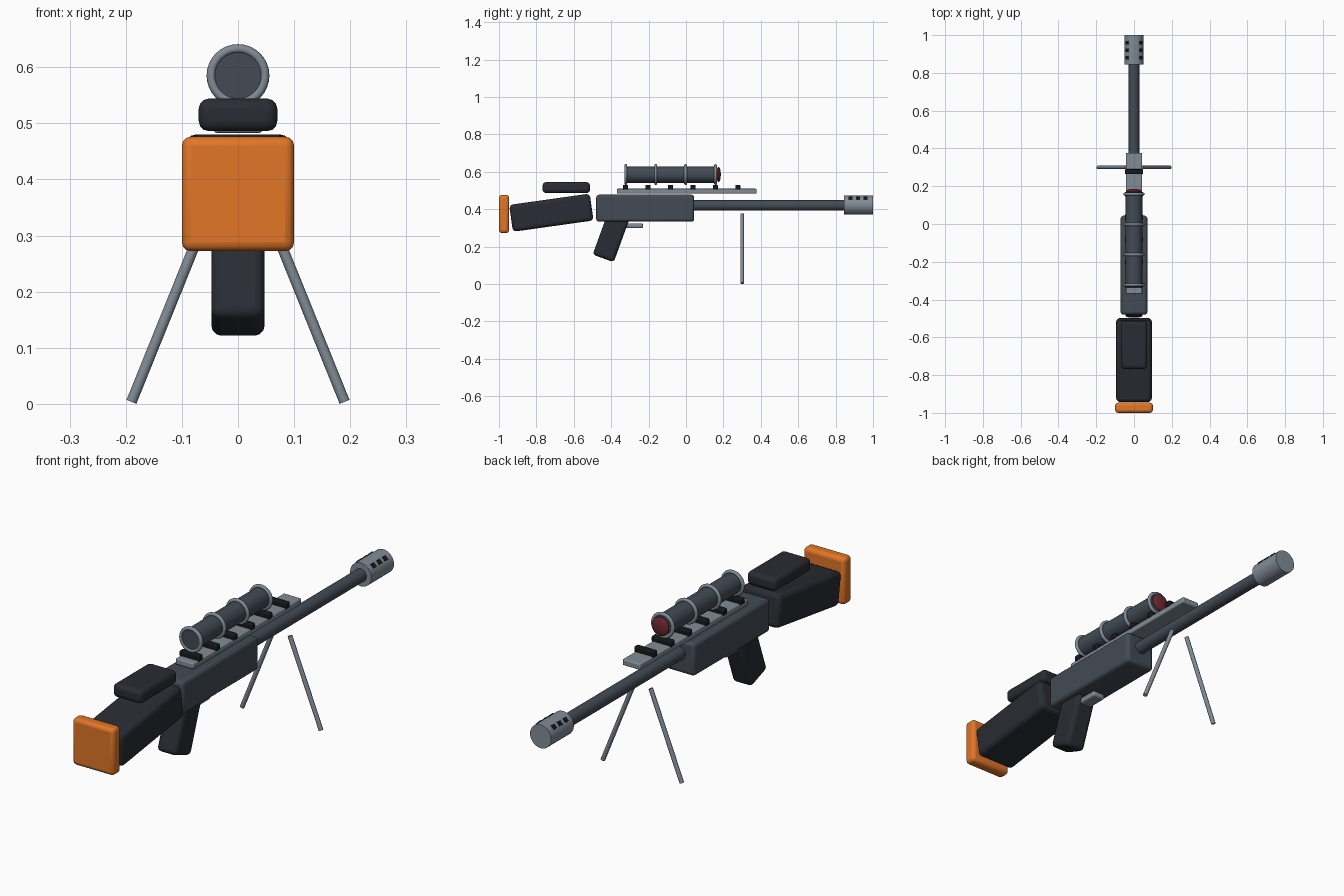
import bpy
from math import radians, sin, cos, pi

if "Cube" in bpy.data.objects:
    bpy.data.objects.remove(bpy.data.objects["Cube"])


def mat(name, rgb):
    m = bpy.data.materials.new(name)
    m.diffuse_color = (*rgb, 1)
    m.use_nodes = True
    m.node_tree.nodes["Principled BSDF"].inputs["Base Color"].default_value = m.diffuse_color
    return m


DARK = mat("dark_polymer", (0.022, 0.025, 0.033))
STEEL = mat("blued_steel", (0.055, 0.07, 0.09))
GREY = mat("light_metal", (0.22, 0.26, 0.30))
ORANGE = mat("orange_rubber", (0.75, 0.18, 0.02))
RED = mat("red_glass", (0.16, 0.02, 0.03))
BLACK = mat("black", (0.008, 0.009, 0.012))


def finish(name, material, angle=35):
    o = bpy.context.object
    o.name = name
    o.data.materials.append(material)
    bpy.ops.object.shade_smooth_by_angle(angle=radians(angle))
    return o


def box(name, loc, size, material, bevel=0.0, rot=(0, 0, 0)):
    bpy.ops.mesh.primitive_cube_add(size=1, location=loc, rotation=rot)
    o = bpy.context.object
    o.scale = size
    bpy.ops.object.transform_apply(location=False, rotation=False, scale=True)
    if bevel:
        b = o.modifiers.new("bevel", 'BEVEL')
        b.width = bevel
        b.segments = 3
    return finish(name, material)


def rod(name, loc, radius, length, material, rot=(pi / 2, 0, 0), verts=32):
    bpy.ops.mesh.primitive_cylinder_add(vertices=verts, radius=radius, depth=length,
                                        location=loc, rotation=rot)
    return finish(name, material)


# stock, butt pad and cheek rest
box("butt_pad", (0, -0.973, 0.374), (0.2, 0.054, 0.204), ORANGE, 0.016)
box("stock", (0, -0.72, 0.381), (0.188, 0.435, 0.145), DARK, 0.02, (radians(8), 0, 0))
box("cheek_rest", (0, -0.64, 0.515), (0.14, 0.254, 0.058), DARK, 0.018)

# body, grip and trigger guard
box("receiver", (0, -0.218, 0.405), (0.142, 0.524, 0.144), STEEL, 0.015)
box("grip", (0, -0.40, 0.254), (0.095, 0.12, 0.25), DARK, 0.018, (radians(-20), 0, 0))
box("trigger_guard", (0, -0.30, 0.311), (0.06, 0.14, 0.026), GREY, 0.008)

# barrel and muzzle brake with vent slots
rod("barrel", (0, 0.42, 0.42), 0.028, 0.90, STEEL)
rod("muzzle_brake", (0, 0.922, 0.422), 0.051, 0.156, GREY)
for i, y in enumerate((0.88, 0.92, 0.96)):
    for s in (-1, 1):
        a = radians(45) * s
        box(f"brake_vent_{i}_{s}", (0.047 * sin(a), y, 0.422 + 0.047 * cos(a)),
            (0.02, 0.02, 0.014), BLACK, 0, (0, a, 0))

# top rail and its cross blocks
box("top_rail", (0, 0.004, 0.496), (0.086, 0.746, 0.026), GREY, 0.005)
for i in range(6):
    box(f"rail_block_{i}", (0, -0.323 + 0.12 * i, 0.517), (0.096, 0.027, 0.026), BLACK, 0.005)

# scope tube, rings and lens
rod("scope_tube", (0, -0.083, 0.585), 0.044, 0.486, STEEL)
for i in range(4):
    bpy.ops.mesh.primitive_torus_add(major_radius=0.048, minor_radius=0.008, major_segments=32,
                                     minor_segments=10, location=(0, -0.322 + 0.16 * i, 0.585),
                                     rotation=(pi / 2, 0, 0))
    finish(f"scope_ring_{i}", GREY, 60)
bpy.ops.mesh.primitive_uv_sphere_add(segments=32, ring_count=16, radius=1,
                                     location=(0, 0.174, 0.585), rotation=(pi / 2, 0, 0))
bpy.context.object.scale = (0.04, 0.04, 0.012)
bpy.ops.object.transform_apply(location=False, rotation=False, scale=True)
finish("scope_lens", RED, 60)

# splayed bipod legs
for s in (-1, 1):
    rod("bipod_leg_" + ("left" if s < 0 else "right"), (0.115 * s, 0.3, 0.189), 0.0095, 0.4,
        GREY, (0, radians(-22) * s, 0), 16)
